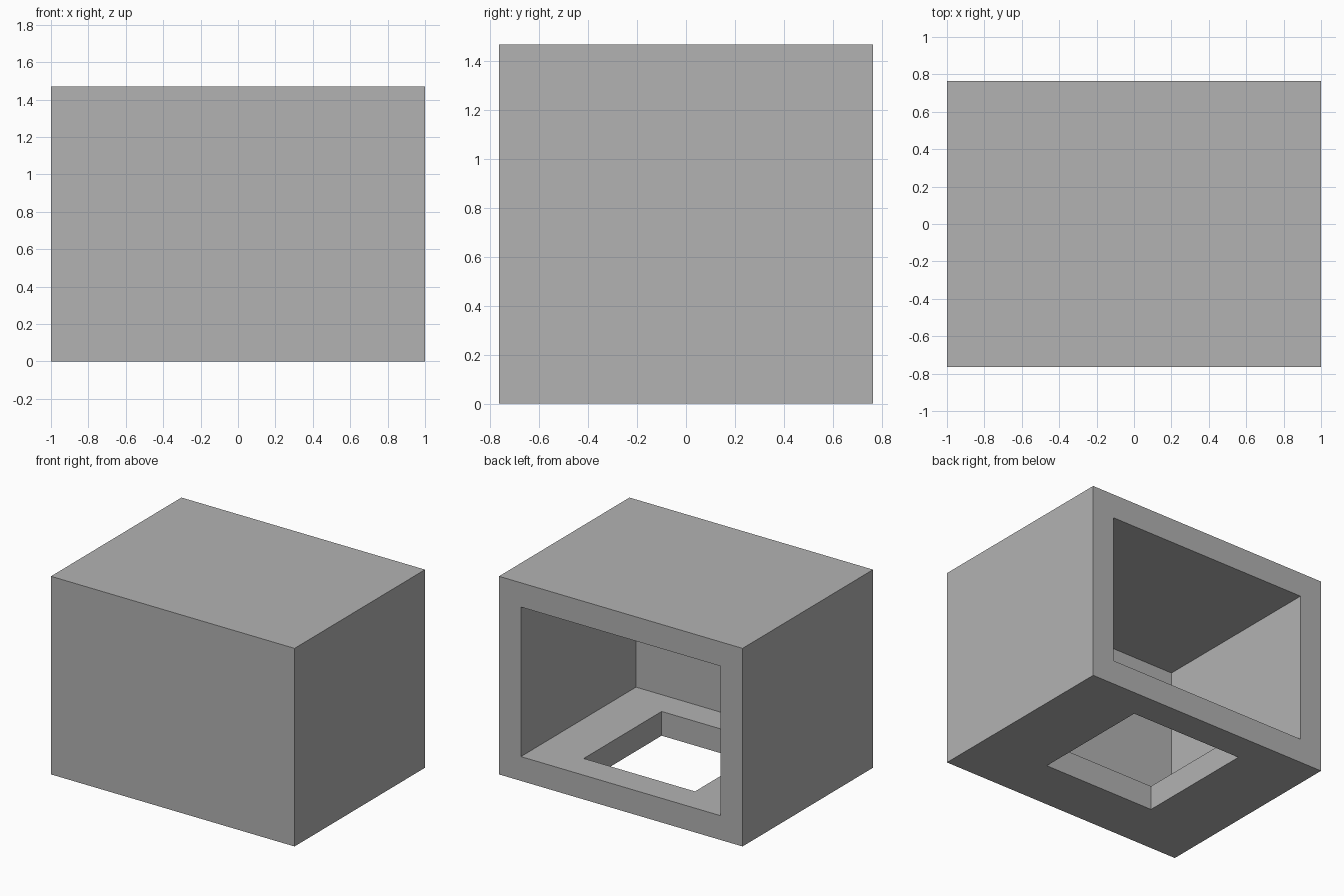
import bpy

default = bpy.data.objects.get("Cube")
if default:
    bpy.data.objects.remove(default, do_unlink=True)

HALF_X, HALF_Y, HEIGHT, WALL = 1.0, 0.765, 1.47, 0.18
HOLE = 0.457  # half width of the square floor hole

grey = bpy.data.materials.new("plain_grey")
grey.use_nodes = True
grey.diffuse_color = (0.448, 0.448, 0.448, 1)
grey.node_tree.nodes["Principled BSDF"].inputs["Base Color"].default_value = grey.diffuse_color


def box(name, low, high):
    """Axis-aligned box between two corners."""
    centre = [(a + b) / 2 for a, b in zip(low, high)]
    bpy.ops.mesh.primitive_cube_add(size=1, location=centre)
    ob = bpy.context.object
    ob.name = name
    ob.scale = [b - a for a, b in zip(low, high)]
    bpy.ops.object.transform_apply(location=True, rotation=False, scale=True)
    ob.data.materials.append(grey)
    return ob


def cut(target, cutter):
    """Subtract the cutter, then discard it."""
    cutter.hide_render = True
    mod = target.modifiers.new("cut", "BOOLEAN")
    mod.operation = "DIFFERENCE"
    mod.solver = "EXACT"
    mod.object = cutter
    bpy.context.view_layer.objects.active = target
    bpy.ops.object.modifier_apply(modifier=mod.name)
    bpy.data.objects.remove(cutter, do_unlink=True)


# Outer shell
housing = box("box_housing", (-HALF_X, -HALF_Y, 0), (HALF_X, HALF_Y, HEIGHT))

# Inner chamber, open at the back
inner_x = HALF_X - WALL
front_wall = WALL - HALF_Y
cut(housing, box("chamber_cutter", (-inner_x, front_wall, WALL),
                 (inner_x, HALF_Y + 1, HEIGHT - WALL)))

# Square hole through the floor, centred under the chamber
mid_y = WALL / 2
cut(housing, box("floor_hole_cutter", (-HOLE, mid_y - HOLE, -WALL),
                 (HOLE, mid_y + HOLE, WALL * 2)))
